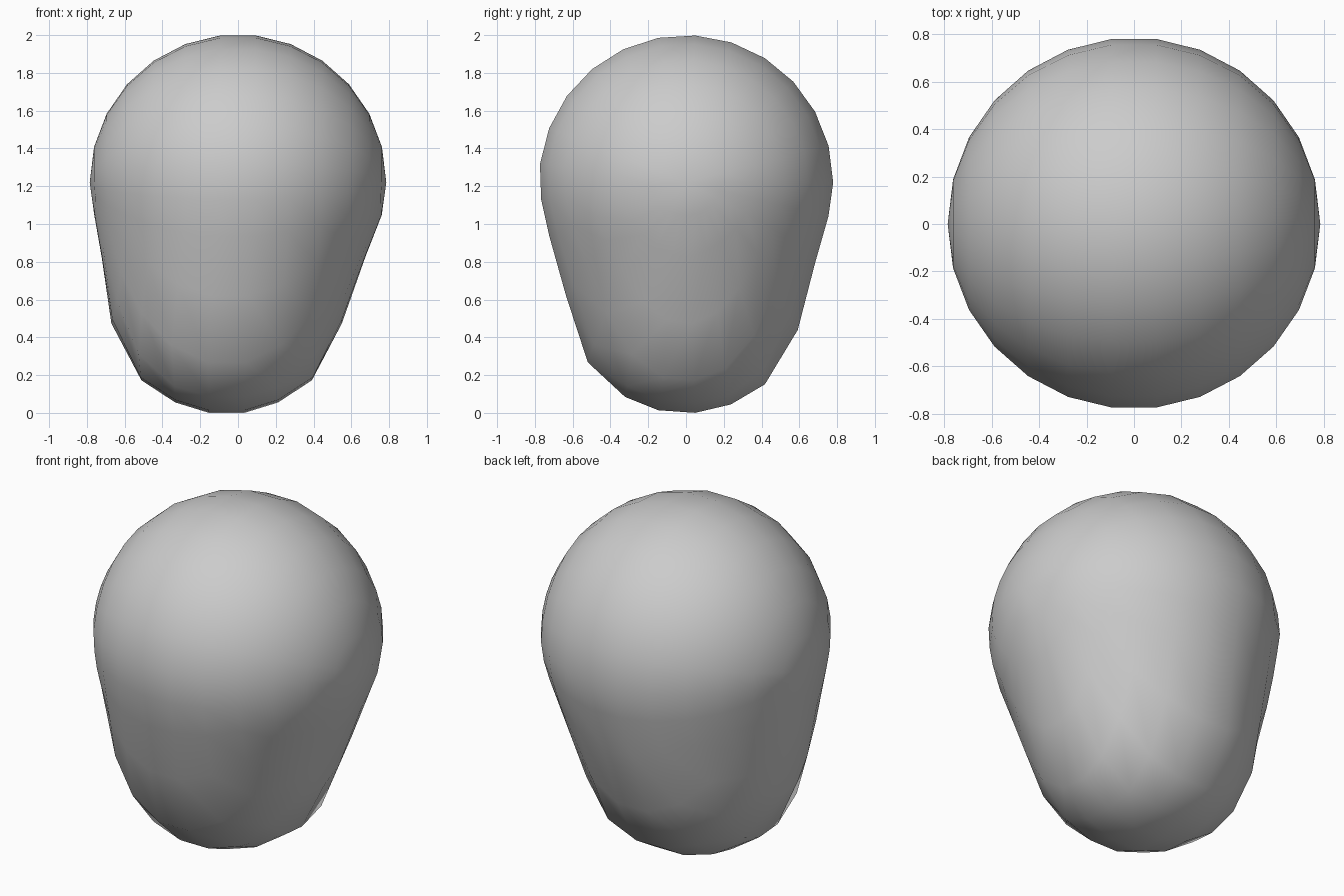
import bpy, bmesh, math

if "Cube" in bpy.data.objects:
    bpy.data.objects.remove(bpy.data.objects["Cube"])

R, CZ = 0.785, 1.22
SEGMENTS, RINGS = 25, 13

# Lower profile: degrees below the equator, height, radius, sideways shift
PROFILE = [(0, 1.22, 0.785, 0), (14.4, 1.04, 0.76, 0), (26, 0.87, 0.71, -0.02),
           (36, 0.62, 0.64, -0.043), (42, 0.47, 0.608, -0.062),
           (50, 0.28, 0.528, -0.06), (53.5, 0.21, 0.478, -0.06),
           (61, 0.12, 0.37, -0.06), (75, 0.04, 0.205, -0.06), (90, 0.0, 0.0, -0.06)]


def sample(angle):
    """Interpolate height, radius and shift along the lower profile."""
    for a, b in zip(PROFILE, PROFILE[1:]):
        if angle <= b[0]:
            t = (angle - a[0]) / (b[0] - a[0])
            return [p + (q - p) * t for p, q in zip(a[1:], b[1:])]
    return PROFILE[-1][1:]


# Ball with its poles on the x axis
bm = bmesh.new()
arc = []
for i in range(RINGS + 1):
    p = math.pi * i / RINGS
    arc.append(bm.verts.new((-R * math.cos(p), R * math.sin(p), 0)))
edges = [bm.edges.new(pair) for pair in zip(arc, arc[1:])]
bmesh.ops.spin(bm, geom=arc + edges, cent=(0, 0, 0), axis=(1, 0, 0),
               angle=math.tau, steps=SEGMENTS)
bmesh.ops.remove_doubles(bm, verts=bm.verts[:], dist=0.001)

# Pull the lower half down into a narrower rounded jaw
for v in bm.verts:
    x, y, z = v.co
    if z < -1e-4:
        flat = math.hypot(x, y)
        height, radius, shift = sample(math.degrees(math.atan2(-z, flat)))
        k = radius / max(flat, 1e-6)
        v.co = (x * k + shift, y * k, height)
    else:
        v.co.z = z + CZ
bmesh.ops.recalc_face_normals(bm, faces=bm.faces[:])
for f in bm.faces:
    f.smooth = True

mesh = bpy.data.meshes.new("head")
bm.to_mesh(mesh)
bm.free()
head = bpy.data.objects.new("head", mesh)
bpy.context.collection.objects.link(head)

# Plain grey surface
grey = bpy.data.materials.new("light_grey")
grey.diffuse_color = (0.6, 0.6, 0.6, 1)
grey.use_nodes = True
grey.node_tree.nodes["Principled BSDF"].inputs["Base Color"].default_value = grey.diffuse_color
mesh.materials.append(grey)

# Rest on the floor
low = min(v.co.z for v in mesh.vertices)
for v in mesh.vertices:
    if v.co.z < 1.0:
        v.co.z -= low * (1.0 - v.co.z)
